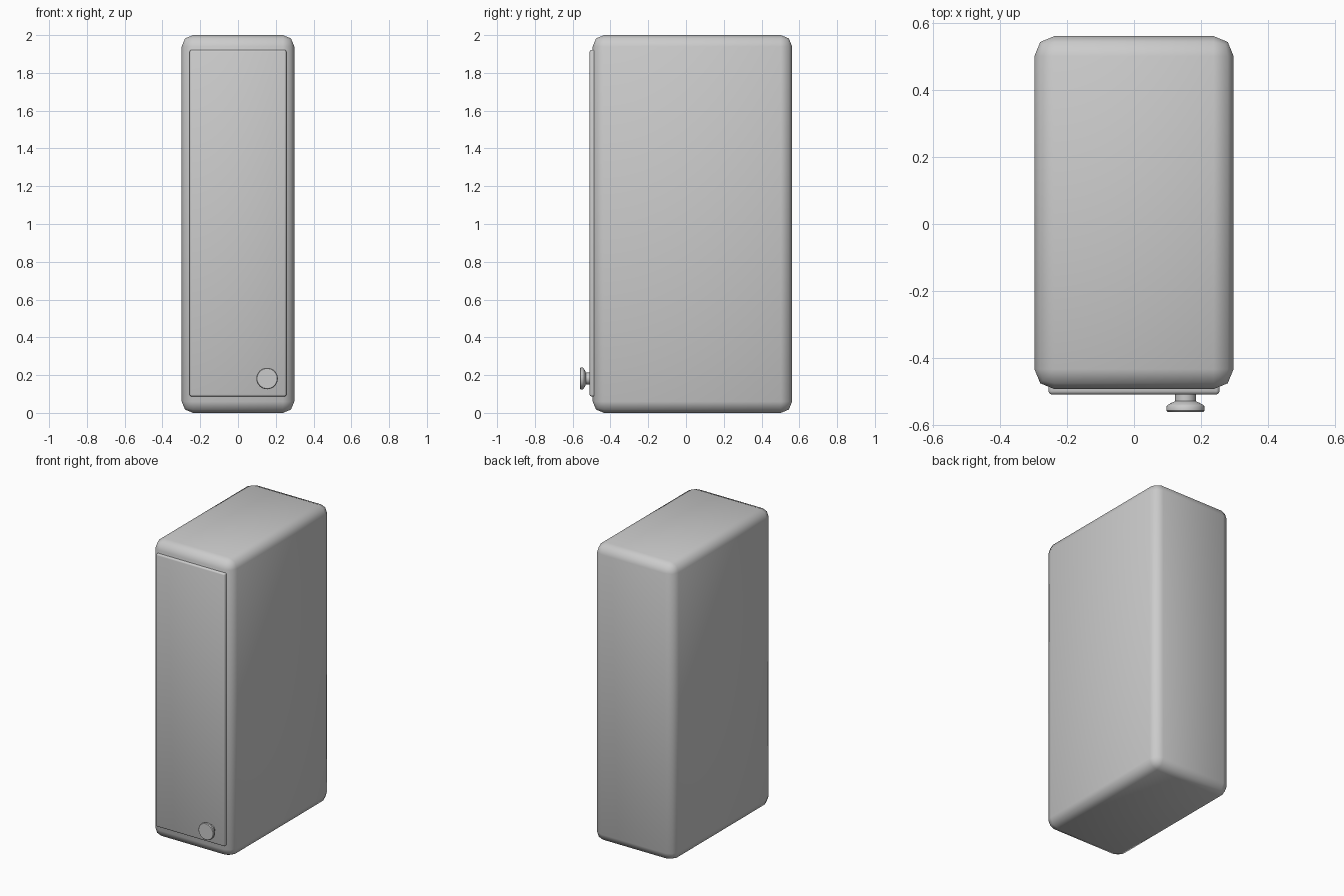
import bpy, bmesh, math
from mathutils import Matrix, Vector

if "Cube" in bpy.data.objects:
    bpy.data.objects.remove(bpy.data.objects["Cube"])


def finish(name, bm, angle):
    bmesh.ops.recalc_face_normals(bm, faces=bm.faces)
    mesh = bpy.data.meshes.new(name)
    bm.to_mesh(mesh)
    bm.free()
    obj = bpy.data.objects.new(name, mesh)
    bpy.context.collection.objects.link(obj)
    bpy.ops.object.select_all(action='DESELECT')
    obj.select_set(True)
    bpy.context.view_layer.objects.active = obj
    bpy.ops.object.shade_smooth_by_angle(angle=math.radians(angle))
    return obj


def rounded_box(name, lo, hi, width, segments):
    lo, hi = Vector(lo), Vector(hi)
    bm = bmesh.new()
    bmesh.ops.create_cube(bm, size=1, matrix=Matrix.Translation((lo + hi) / 2)
                          @ Matrix.Diagonal((*(hi - lo), 1)))
    bmesh.ops.bevel(bm, geom=bm.edges[:], offset=width, offset_type='OFFSET',
                    segments=segments, profile=0.5, affect='EDGES')
    return finish(name, bm, 60)


def turned(name, profile, x, z, sides=32):
    # profile of (radius, y) pairs spun around an axis along y
    bm = bmesh.new()
    verts = [bm.verts.new((x + r, y, z)) for r, y in profile]
    edges = [bm.edges.new(p) for p in zip(verts, verts[1:])]
    bmesh.ops.spin(bm, geom=verts + edges, cent=(x, 0, z), axis=(0, 1, 0),
                   angle=math.tau, steps=sides)
    bmesh.ops.remove_doubles(bm, verts=bm.verts, dist=1e-5)
    return finish(name, bm, 40)


# Cabinet body with softened edges
rounded_box("cabinet_body", (-0.298, -0.494, 0), (0.298, 0.562, 2.0), 0.06, 2)

# Thin raised door on the front
rounded_box("door_panel", (-0.256, -0.51, 0.087), (0.256, -0.47, 1.922), 0.01, 2)

# Knob in the lower right corner of the door
turned("door_knob", [(0, -0.562), (0.053, -0.562), (0.057, -0.558),
                     (0.057, -0.546), (0.053, -0.541), (0.042, -0.535),
                     (0.031, -0.53), (0.031, -0.505), (0, -0.505)],
       0.154, 0.182)
